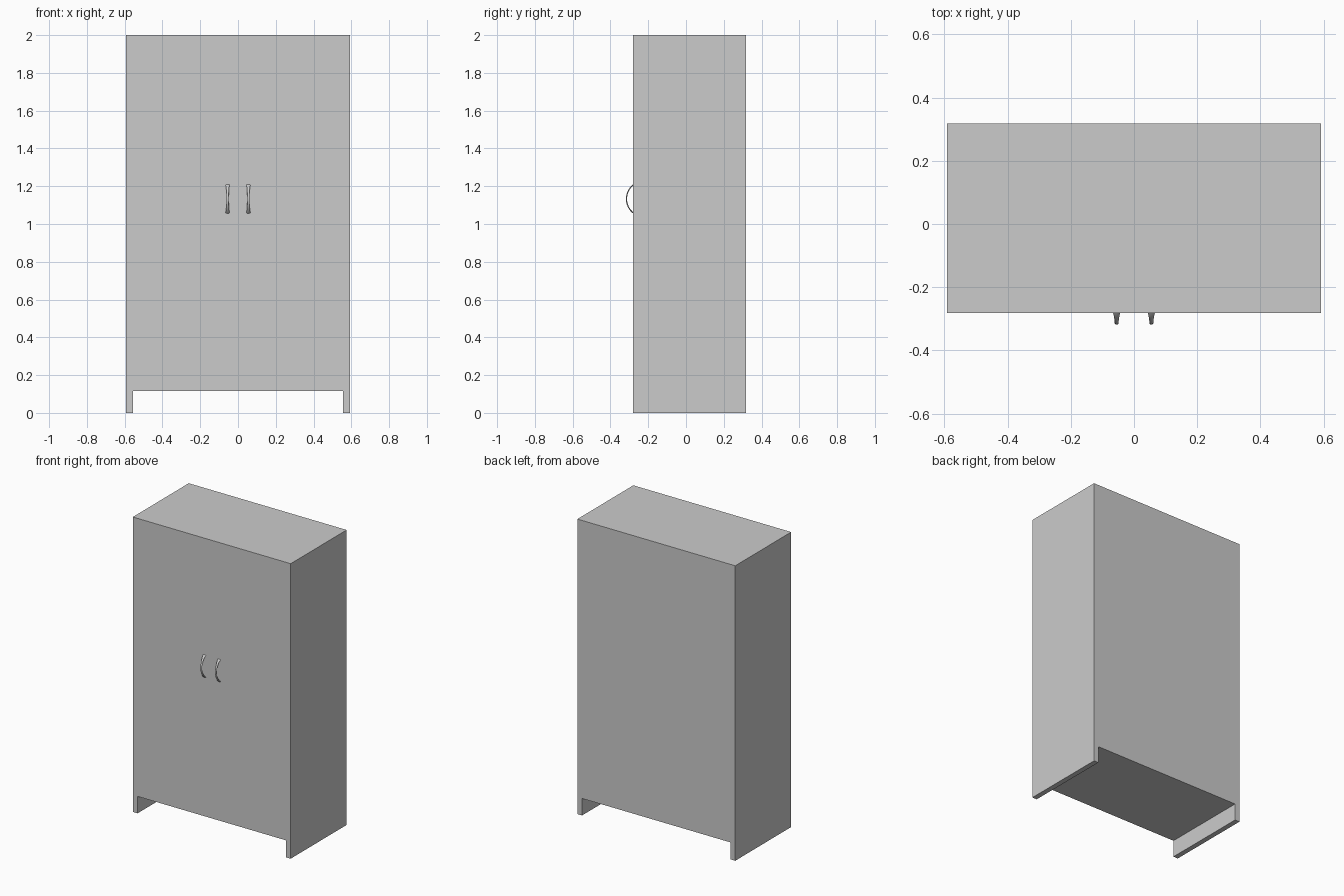
import bpy, bmesh, math

if "Cube" in bpy.data.objects:
    bpy.data.objects.remove(bpy.data.objects["Cube"])

W, H = 0.592, 2.0                # half width, height
FRONT, BACK = -0.281, 0.318      # body depth limits
SIDE, FLOOR = 0.035, 0.115       # side panel thickness, underside height


def make_object(name, bm):
    bmesh.ops.recalc_face_normals(bm, faces=bm.faces[:])
    mesh = bpy.data.meshes.new(name)
    bm.to_mesh(mesh)
    bm.free()
    obj = bpy.data.objects.new(name, mesh)
    bpy.context.collection.objects.link(obj)
    return obj


# Cabinet body: front outline with side panels reaching the ground, pushed back
half = [(W, H), (W, 0), (W - SIDE, 0), (W - SIDE, FLOOR)]
outline = half + [(-x, z) for x, z in reversed(half)]
bm = bmesh.new()
face = bm.faces.new([bm.verts.new((x, FRONT, z)) for x, z in outline])
ext = bmesh.ops.extrude_face_region(bm, geom=[face], use_keep_orig=True)
verts = [v for v in ext["geom"] if isinstance(v, bmesh.types.BMVert)]
bmesh.ops.translate(bm, verts=verts, vec=(0, BACK - FRONT, 0))
make_object("wardrobe_body", bm)


# Bowed pull handle: oval section swept on an arc, flared at both ends
def make_handle(name, cx, cz=1.133, half_len=0.073, bulge=0.034, steps=20, sides=12):
    radius = (half_len ** 2 + bulge ** 2) / (2 * bulge)
    sweep = math.asin(half_len / radius) * 1.03
    cy = FRONT - bulge + radius
    bm = bmesh.new()
    rings = []
    for i in range(steps + 1):
        t = 2 * i / steps - 1
        a = t * sweep
        half_w = 0.006 + 0.0055 * abs(t) ** 3
        ring = []
        for j in range(sides):
            b = 2 * math.pi * j / sides
            r = radius + 0.003 * math.sin(b)
            ring.append(bm.verts.new((cx + half_w * math.cos(b),
                                      cy - r * math.cos(a),
                                      cz + r * math.sin(a))))
        rings.append(ring)
    for r0, r1 in zip(rings, rings[1:]):
        for j in range(sides):
            k = (j + 1) % sides
            bm.faces.new((r0[j], r0[k], r1[k], r1[j]))
    bm.faces.new(rings[0])
    bm.faces.new(rings[-1])
    obj = make_object(name, bm)
    bpy.ops.object.select_all(action='DESELECT')
    obj.select_set(True)
    bpy.context.view_layer.objects.active = obj
    bpy.ops.object.shade_smooth_by_angle(angle=math.radians(50))


for side, x in (("left", -0.055), ("right", 0.055)):
    make_handle(side + "_door_handle", x)
